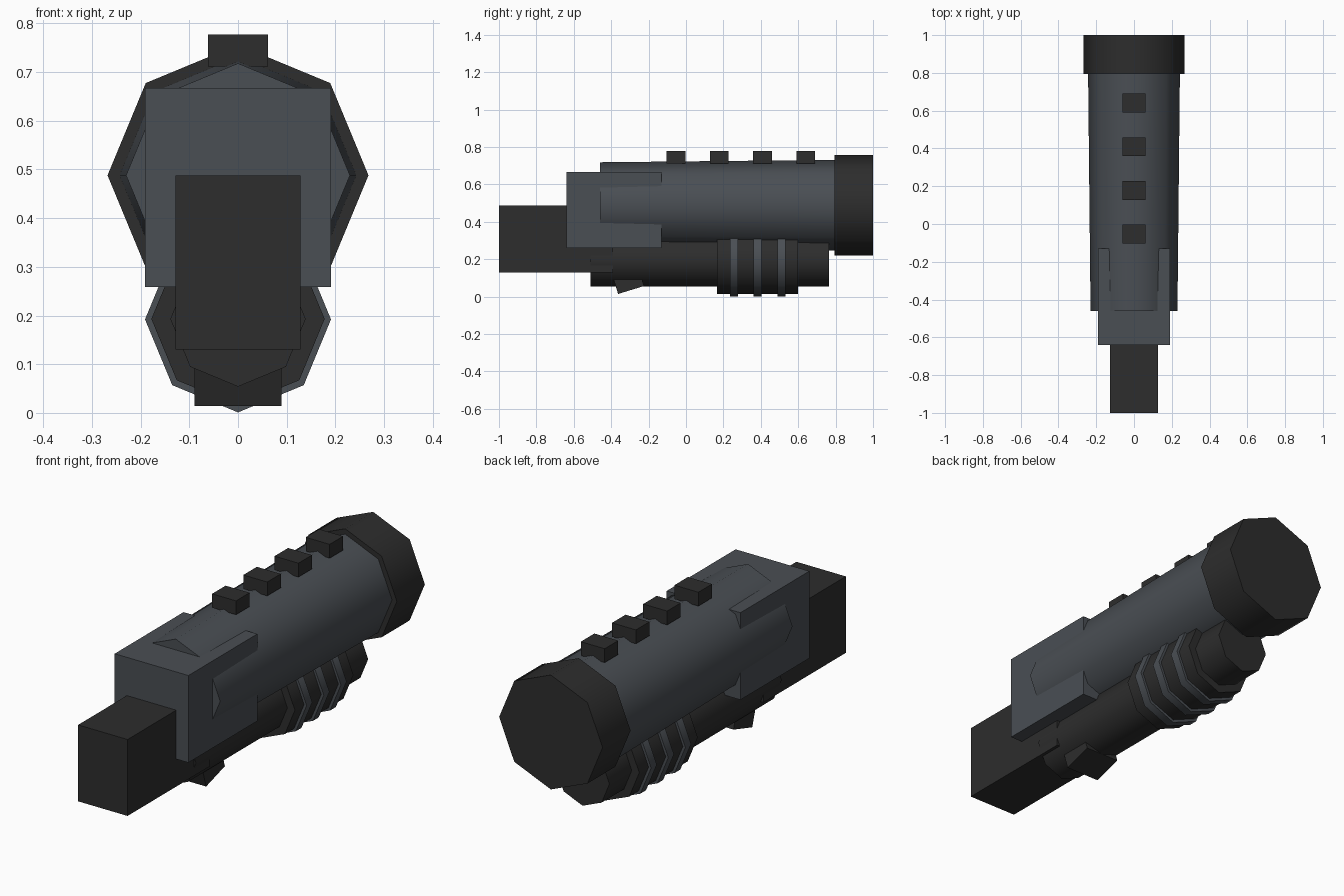
import bpy, bmesh, math
from mathutils import Matrix

if "Cube" in bpy.data.objects:
    bpy.data.objects.remove(bpy.data.objects["Cube"])


def make_material(name, rgb):
    m = bpy.data.materials.new(name)
    m.diffuse_color = (*rgb, 1)
    m.use_nodes = True
    m.node_tree.nodes["Principled BSDF"].inputs["Base Color"].default_value = m.diffuse_color
    return m


DARK = make_material("charcoal", (0.026, 0.026, 0.026))
GREY = make_material("slate grey", (0.068, 0.077, 0.088))


def add_object(name, bm, mat):
    me = bpy.data.meshes.new(name)
    bm.to_mesh(me)
    bm.free()
    me.materials.append(mat)
    ob = bpy.data.objects.new(name, me)
    bpy.context.collection.objects.link(ob)
    return ob


def tube(name, y0, y1, z, r0, r1, mat):
    """Eight-sided capped tube along y with smooth sides and crisp ends."""
    bm = bmesh.new()
    place = Matrix.Translation((0, (y0 + y1) / 2, z)) @ Matrix.Rotation(-math.pi / 2, 4, 'X')
    bmesh.ops.create_cone(bm, cap_ends=True, segments=8, radius1=r0, radius2=r1,
                          depth=y1 - y0, matrix=place)
    for f in bm.faces:
        f.smooth = len(f.verts) == 4
    for e in bm.edges:
        e.smooth = all(f.smooth for f in e.link_faces)
    return add_object(name, bm, mat)


def box(name, x, y0, y1, z0, z1, mat):
    """Box centred on x = 0 with half width x."""
    bm = bmesh.new()
    place = Matrix.Translation((0, (y0 + y1) / 2, (z0 + z1) / 2)) @ Matrix.Diagonal((2 * x, y1 - y0, z1 - z0, 1))
    bmesh.ops.create_cube(bm, size=1, matrix=place)
    return add_object(name, bm, mat)


# Main barrel and muzzle
tube("barrel", -0.46, 0.80, 0.488, 0.230, 0.243, GREY)
tube("muzzle", 0.793, 1.0, 0.488, 0.268, 0.268, DARK)

# Rear body and stock
box("receiver", 0.191, -0.64, -0.13, 0.259, 0.667, GREY)
box("stock", 0.128, -1.0, -0.39, 0.13, 0.488, DARK)

# Lower tube with ribbed sliding grip
tube("lower_tube", -0.51, 0.765, 0.193, 0.139, 0.139, DARK)
tube("slide_grip", 0.167, 0.60, 0.193, 0.178, 0.178, DARK)
for i in range(3):
    y = 0.256 + i * 0.127
    tube(f"grip_ring_{i + 1}", y - 0.021, y + 0.021, 0.192, 0.191, 0.191, GREY)

# Sight blocks along the top
for i in range(4):
    y = -0.053 + i * 0.231
    box(f"top_block_{i + 1}", 0.062, y - 0.05, y + 0.05, 0.712, 0.777, DARK)

# Tilted trigger block under the lower tube
trigger = box("trigger", 0.089, 0, 0.145, 0, 0.12, DARK)
trigger.data.transform(Matrix.Translation((0, -0.363, 0.014)) @ Matrix.Rotation(math.radians(17), 4, 'X'))
